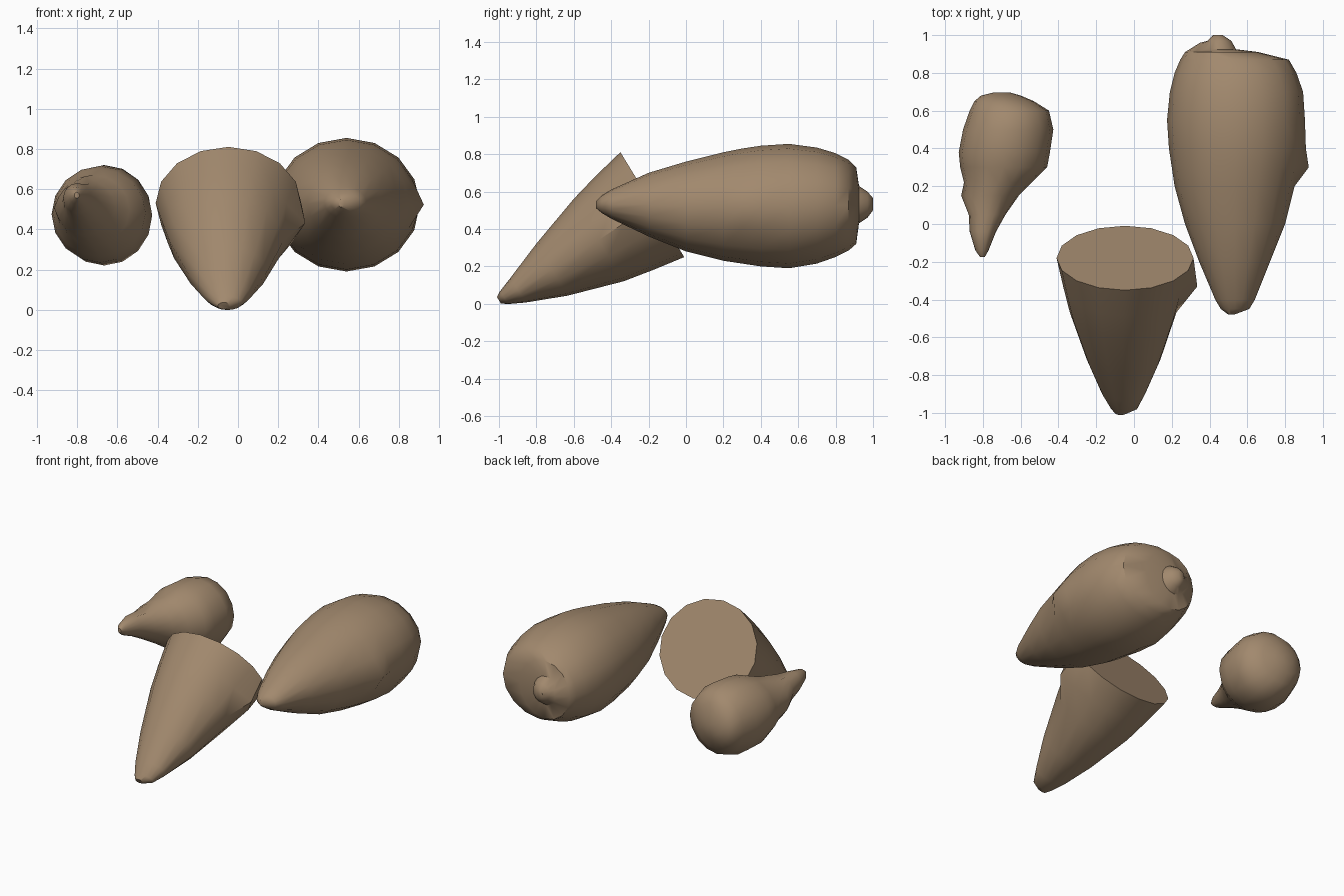
import bpy, bmesh, math
from mathutils import Vector

SIDES = 16
brown = bpy.data.materials.new("warm brown")
brown.diffuse_color = (0.36, 0.25, 0.155, 1)


def loft(name, rings, origin=(0, 0, 0), axis=(0, 1, 0), up=(0, 0, 1), bumps={}):
    """Skin rings given as (distance along axis, x min, x max, low, high)."""
    origin, axis, up = Vector(origin), Vector(axis), Vector(up)
    bm = bmesh.new()
    loops = []
    for r, (s, x0, x1, v0, v1) in enumerate(rings):
        loop = []
        for k in range(SIDES):
            a = 2 * math.pi * k / SIDES
            x = (x0 + x1) / 2 + (x1 - x0) / 2 * math.cos(a)
            v = (v0 + v1) / 2 + (v1 - v0) / 2 * math.sin(a)
            p = origin + axis * s + up * v + Vector((x, 0, 0))
            loop.append(bm.verts.new(p + Vector(bumps.get((r, k), (0, 0, 0)))))
        loops.append(loop)
    for a, b in zip(loops, loops[1:]):
        for k in range(SIDES):
            j = (k + 1) % SIDES
            bm.faces.new((a[k], a[j], b[j], b[k]))
    bm.faces.new(loops[0])
    bm.faces.new(loops[-1])
    bmesh.ops.recalc_face_normals(bm, faces=bm.faces)
    mesh = bpy.data.meshes.new(name)
    bm.to_mesh(mesh)
    bm.free()
    mesh.materials.append(brown)
    ob = bpy.data.objects.new(name, mesh)
    bpy.context.collection.objects.link(ob)
    bpy.ops.object.select_all(action='DESELECT')
    ob.select_set(True)
    bpy.context.view_layer.objects.active = ob
    bpy.ops.object.shade_smooth_by_angle(angle=math.radians(45))
    return ob


# Large whole fruit lying along y, with a stub at the back
loft("large_fruit", [
    (-.48, .50, .53, .51, .55), (-.45, .46, .61, .485, .58),
    (-.40, .43, .64, .455, .61), (-.20, .345, .72, .36, .70),
    (0, .27, .80, .28, .76), (.20, .215, .85, .23, .81),
    (.30, .20, .875, .215, .83), (.40, .185, .895, .20, .845),
    (.55, .175, .905, .19, .855), (.70, .19, .895, .215, .835),
    (.80, .215, .86, .25, .805), (.87, .245, .82, .285, .77),
    (.91, .27, .66, .32, .73), (.925, .35, .54, .43, .63),
    (.97, .39, .515, .46, .60), (1.0, .42, .47, .50, .565)],
    bumps={(6, 0): (.05, 0, 0), (7, 0): (.015, 0, 0),
           (13, 7): (0, .03, 0), (13, 8): (0, .035, 0), (13, 9): (0, .03, 0)})

# Leaning fruit with its wide end cut flat
loft("cut_fruit", [
    (-.966, -.10, -.04, -.03, .01), (-.935, -.125, .02, -.053, .028),
    (-.85, -.17, .06, -.095, .06), (-.64, -.25, .14, -.18, .143),
    (-.344, -.34, .225, -.27, .244), (-.18, -.375, .265, -.30, .288),
    (0, -.41, .315, -.328, .328)],
    origin=(0, -.18, .53), axis=(0, .855, .52), up=(0, -.52, .855),
    bumps={(5, 0): (.07, 0, 0), (5, 15): (.03, 0, 0)})

# Small fruit with a narrow crooked neck pointing forward
loft("small_fruit", [
    (-.175, -.815, -.79, .555, .585), (-.14, -.84, -.77, .525, .61),
    (-.04, -.87, -.73, .48, .63), (.05, -.875, -.68, .43, .635),
    (.15, -.905, -.61, .37, .645), (.22, -.90, -.54, .32, .67),
    (.30, -.92, -.46, .265, .70), (.38, -.928, -.445, .235, .715),
    (.50, -.905, -.427, .22, .72), (.60, -.87, -.45, .255, .69),
    (.65, -.845, -.53, .31, .64), (.68, -.81, -.60, .38, .57),
    (.697, -.74, -.66, .43, .51)],
    bumps={(3, 4): (0, 0, -.02), (4, 4): (0, 0, .02), (4, 8): (-.01, 0, 0)})
